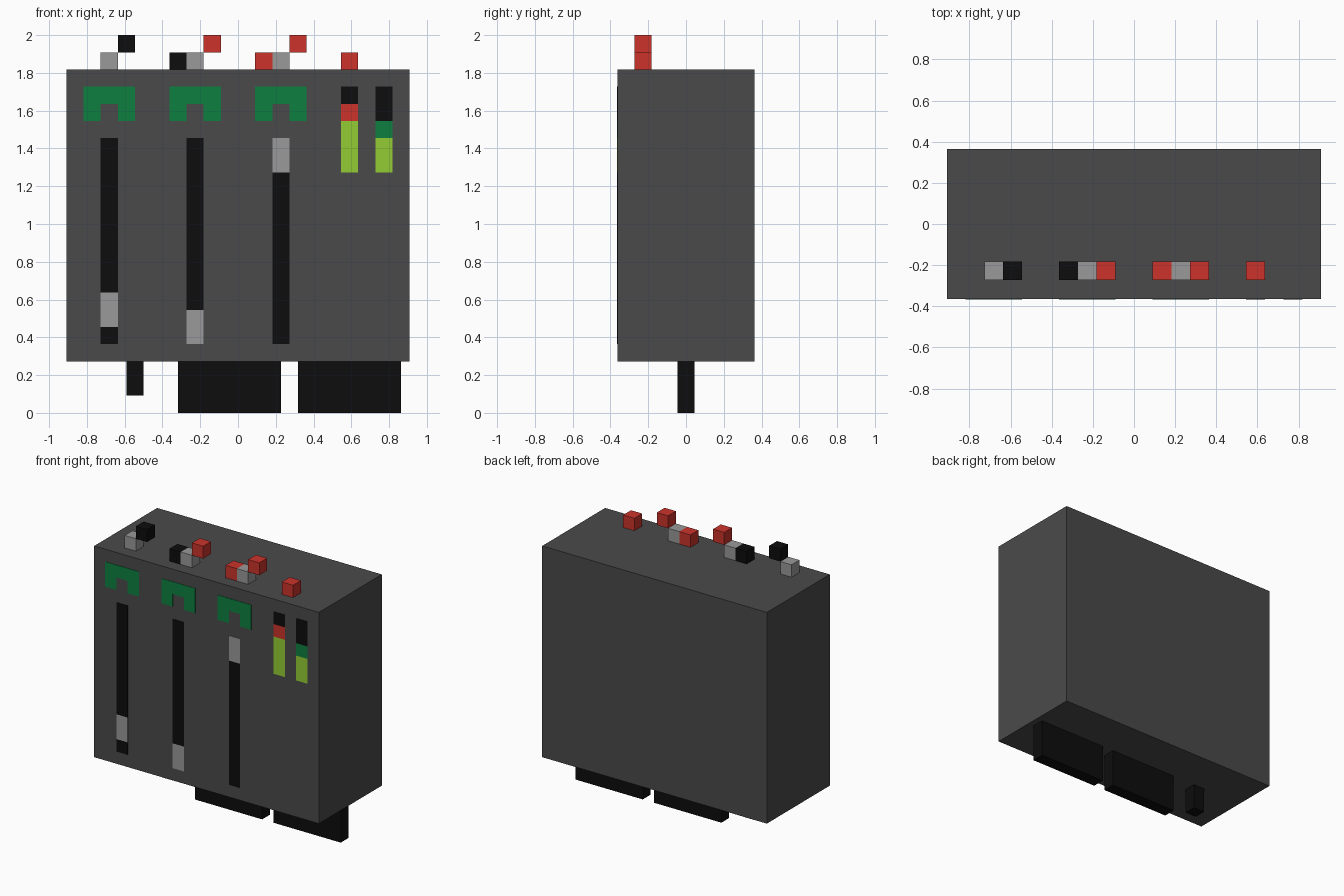
import bpy
import bmesh

if "Cube" in bpy.data.objects:
    bpy.data.objects.remove(bpy.data.objects["Cube"])

U = 1 / 11            # one block of the model
FRONT = -4            # front of the case, in blocks
THIN = 0.03           # thickness of painted plates, in blocks


def material(name, rgb):
    m = bpy.data.materials.new(name)
    m.diffuse_color = (*rgb, 1)
    m.use_nodes = True
    m.node_tree.nodes["Principled BSDF"].inputs["Base Color"].default_value = m.diffuse_color
    return m


GREY = material("dark grey", (0.0685, 0.0685, 0.0685))
SILVER = material("light grey", (0.319, 0.319, 0.319))
BLACK = material("black", (0.004, 0.004, 0.004))
RED = material("red", (0.604, 0.033, 0.024))
GREEN = material("green", (0.004, 0.216, 0.051))
LIME = material("lime", (0.296, 0.604, 0.033))


def prism(name, outline, y0, y1, mat):
    """Extrude an x-z outline (in blocks) from y0 to y1."""
    bm = bmesh.new()
    face = bm.faces.new([bm.verts.new((x * U, y0 * U, z * U)) for x, z in outline])
    ext = bmesh.ops.extrude_face_region(bm, geom=[face])
    moved = [v for v in ext["geom"] if isinstance(v, bmesh.types.BMVert)]
    bmesh.ops.translate(bm, verts=moved, vec=(0, (y1 - y0) * U, 0))
    bmesh.ops.recalc_face_normals(bm, faces=bm.faces)
    mesh = bpy.data.meshes.new(name)
    bm.to_mesh(mesh)
    bm.free()
    mesh.materials.append(mat)
    obj = bpy.data.objects.new(name, mesh)
    bpy.context.collection.objects.link(obj)
    return obj


def box(name, x0, x1, z0, z1, y0, y1, mat):
    return prism(name, [(x0, z0), (x1, z0), (x1, z1), (x0, z1)], y0, y1, mat)


def plate(name, x, z0, z1, mat):
    """One-block-wide painted strip on the front."""
    return box(name, x, x + 1, z0, z1, FRONT - THIN, FRONT, mat)


# Case
box("case", -10, 10, 3, 20, -4, 4, GREY)

# Connector blades and pin underneath
box("left_connector", -3.5, 2.5, 0, 3, -0.5, 0.5, BLACK)
box("right_connector", 3.5, 9.5, 0, 3, -0.5, 0.5, BLACK)
box("connector_pin", -6.5, -5.5, 1, 3, -0.5, 0.5, BLACK)

# Three slider channels: slot, sliding handle and green label bracket
for i, (x, knob) in enumerate([(-8, 5), (-3, 4), (2, 14)], 1):
    if knob > 4:
        plate(f"slot_{i}_lower", x, 4, knob, BLACK)
    if knob + 2 < 16:
        plate(f"slot_{i}_upper", x, knob + 2, 16, BLACK)
    plate(f"slider_handle_{i}", x, knob, knob + 2, SILVER)
    bracket = [(x - 1, 17), (x, 17), (x, 18), (x + 1, 18),
               (x + 1, 17), (x + 2, 17), (x + 2, 19), (x - 1, 19)]
    prism(f"bracket_{i}", bracket, FRONT - THIN, FRONT, GREEN)

# Level meters, each a stack of coloured strips
meters = {
    "left_meter": (6, [(14, 17, LIME), (17, 18, RED), (18, 19, BLACK)]),
    "right_meter": (8, [(14, 16, LIME), (16, 17, GREEN), (17, 19, BLACK)]),
}
for name, (x, bands) in meters.items():
    for z0, z1, mat in bands:
        plate(f"{name}_{mat.name.replace(' ', '_')}", x, z0, z1, mat)

# Plugs and switches along the top
top_blocks = [(-8, 20, SILVER), (-7, 21, BLACK),
              (-4, 20, BLACK), (-3, 20, SILVER), (-2, 21, RED),
              (1, 20, RED), (2, 20, SILVER), (3, 21, RED),
              (6, 20, RED)]
for i, (x, z, mat) in enumerate(top_blocks, 1):
    box(f"top_switch_{i}", x, x + 1, z, z + 1, -3, -2, mat)
